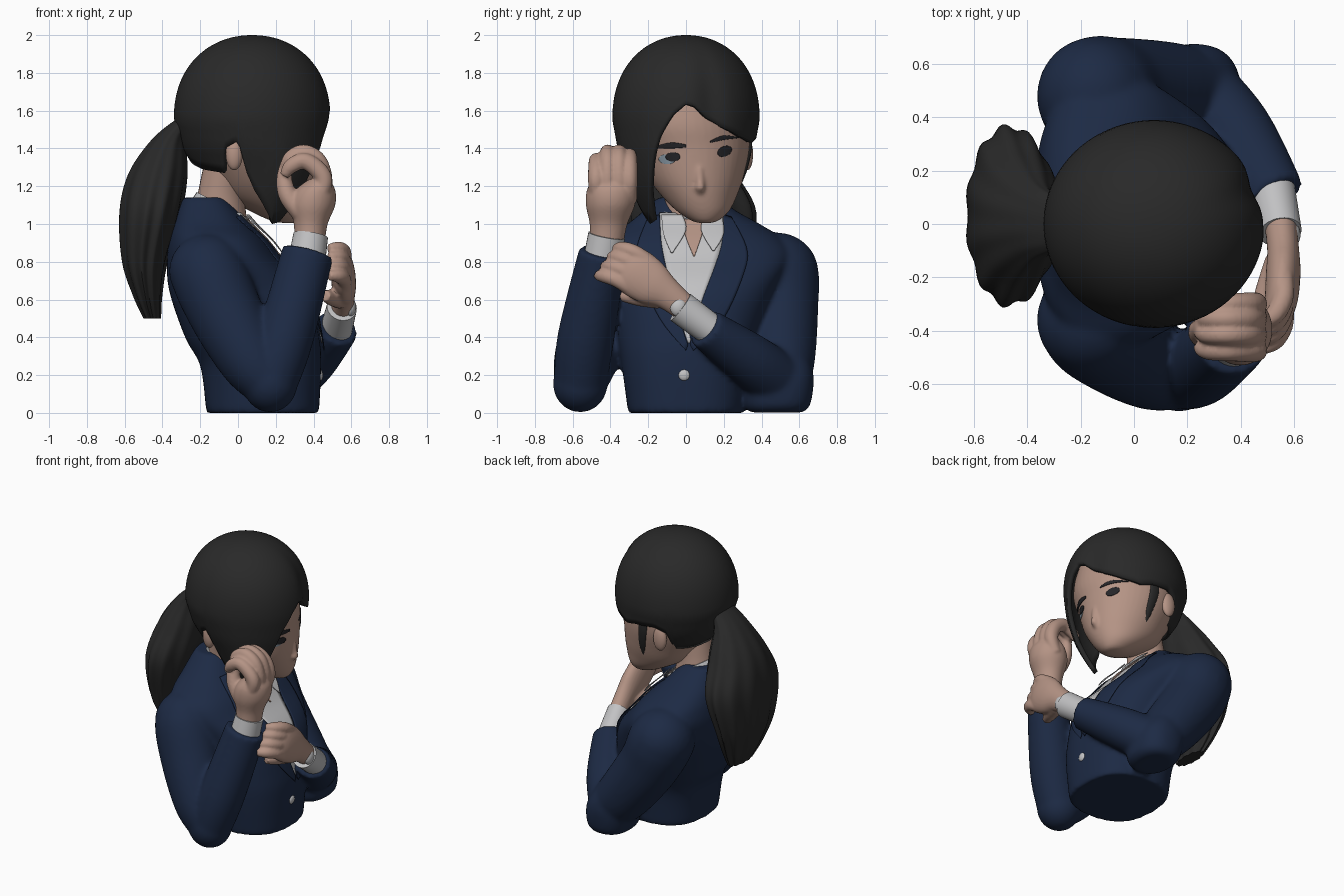
import bpy, bmesh, math
from mathutils import Vector
from mathutils.bvhtree import BVHTree

if "Cube" in bpy.data.objects:
    bpy.data.objects.remove(bpy.data.objects["Cube"])


def material(name, r, g, b):
    m = bpy.data.materials.new(name)
    m.diffuse_color = (r, g, b, 1)
    m.use_nodes = True
    m.node_tree.nodes["Principled BSDF"].inputs["Base Color"].default_value = m.diffuse_color
    return m


NAVY = material("navy cloth", .012, .023, .058)
HAIR = material("dark hair", .022, .022, .022)
SKIN = material("skin", .46, .295, .235)
WHITE = material("white shirt", .54, .54, .55)
DARK = material("eye dark", .018, .018, .021)
EYE = material("eye white", .25, .32, .38)


def select(obs):
    bpy.ops.object.select_all(action='DESELECT')
    for o in obs:
        o.select_set(True)
    bpy.context.view_layer.objects.active = obs[0]


def finish(name, bm, mat, thick=0):
    bmesh.ops.remove_doubles(bm, verts=bm.verts, dist=1e-5)
    bmesh.ops.recalc_face_normals(bm, faces=bm.faces)
    me = bpy.data.meshes.new(name)
    bm.to_mesh(me)
    bm.free()
    ob = bpy.data.objects.new(name, me)
    bpy.context.collection.objects.link(ob)
    me.materials.append(mat)
    if thick:
        mod = ob.modifiers.new("thickness", 'SOLIDIFY')
        mod.thickness, mod.offset = thick, -1
    select([ob])
    bpy.ops.object.shade_smooth_by_angle(angle=math.radians(50))
    return ob


def fuse(name, obs, mat, voxel, rounds):
    """Melt overlapping parts into one soft surface."""
    select(obs)
    bpy.ops.object.join()
    ob = bpy.context.object
    ob.name = name
    m = ob.modifiers.new("melt", 'REMESH')
    m.mode, m.voxel_size = 'VOXEL', voxel
    s = ob.modifiers.new("soften", 'SMOOTH')
    s.factor, s.iterations = .5, rounds
    for mod in ("melt", "soften"):
        bpy.ops.object.modifier_apply(modifier=mod)
    ob.data.materials.clear()
    ob.data.materials.append(mat)
    for p in ob.data.polygons:
        p.material_index = 0
    bpy.ops.object.shade_smooth_by_angle(angle=math.radians(50))


def spline(rows, sub):
    """Catmull-Rom through tuples of any length."""
    p = [rows[0]] + list(rows) + [rows[-1]]
    out = []
    for i in range(1, len(p) - 2):
        for k in range(sub):
            t = k / sub
            out.append([.5 * (2*b + (c-a)*t + (2*a-5*b+4*c-d)*t*t + (3*b-a-3*c+d)*t**3)
                        for a, b, c, d in zip(p[i-1], p[i], p[i+1], p[i+2])])
    return out + [list(rows[-1])]


def skin_rings(bm, rings, closed=True):
    n = len(rings[0])
    for r, s in zip(rings, rings[1:]):
        for i in range(n if closed else n - 1):
            j = (i + 1) % n
            bm.faces.new((r[i], r[j], s[j], s[i]))


def loft(name, rows, mat, ref=None, n=32, sub=6, power=2, ripple=0):
    """rows: x, y, z, radius a, radius b. Level rings, or rings across the path if ref is given."""
    bm = bmesh.new()
    pts = spline(rows, sub)
    rings = []
    for i, (x, y, z, a, b) in enumerate(pts):
        u, v = Vector((1, 0, 0)), Vector((0, 1, 0))
        if ref:
            t = (Vector(pts[min(i+1, len(pts)-1)][:3]) - Vector(pts[max(i-1, 0)][:3])).normalized()
            u = Vector(ref).cross(t).normalized()
            v = t.cross(u)
        ring = []
        for k in range(n):
            w = 2 * math.pi * k / n
            c, s = math.cos(w), math.sin(w)
            f = (abs(c)**power + abs(s)**power) ** (-1/power)
            f *= 1 + ripple * i / len(pts) * math.cos(11 * w)
            ring.append(bm.verts.new(Vector((x, y, z)) + u*c*f*max(a, .003) + v*s*f*max(b, .003)))
        rings.append(ring)
    skin_rings(bm, rings)
    bm.faces.new(rings[0])
    bm.faces.new(rings[-1])
    return finish(name, bm, mat)


def ball(name, loc, rad, mat):
    bm = bmesh.new()
    bmesh.ops.create_uvsphere(bm, u_segments=28, v_segments=18, radius=1)
    for v in bm.verts:
        v.co = Vector(loc) + Vector(a * b for a, b in zip(v.co, rad))
    return finish(name, bm, mat)


def tree_of(ob):
    bm = bmesh.new()
    bm.from_mesh(ob.data)
    return BVHTree.FromBMesh(bm)


def patch(name, left, right, mat, tree, off=.006, cols=10):
    """Thin plate between two (y, z) edges, laid on a surface seen along x."""
    bm = bmesh.new()
    rings, last = [], 0
    for (y0, z0), (y1, z1) in zip(spline(left, 5), spline(right, 5)):
        ring = []
        for k in range(cols + 1):
            t = k / cols
            y, z = y0 + (y1-y0)*t, z0 + (z1-z0)*t
            hit = tree.ray_cast(Vector((2, y, z)), Vector((-1, 0, 0)))[0]
            last = hit.x if hit else last
            ring.append(bm.verts.new((last + off, y, z)))
        rings.append(ring)
    skin_rings(bm, rings, False)
    return finish(name, bm, mat, .005)


def oval(name, y, z, a, b, tilt, mat, tree, off):
    edge = [[], []]
    for i in range(9):
        w = math.pi * i / 8
        for side, lst in ((-1, edge[0]), (1, edge[1])):
            p, q = side * a * math.sin(w), b * math.cos(w)
            lst.append((y + p, z + q + tilt * p))
    patch(name, edge[0], edge[1], mat, tree, off)


def lerp(table, x):
    for (a, p), (b, q) in zip(table, table[1:]):
        if a <= x <= b:
            return p + (q - p) * (x - a) / (b - a)
    return table[-1][1]


# jacket body: z, back x, front x, centre y, half width
BODY = [(0, -.165, .425, 0, .305), (.03, -.17, .43, 0, .31), (.25, -.2, .44, 0, .34),
        (.4, -.28, .43, .01, .375), (.65, -.365, .37, .04, .44), (.82, -.375, .22, .05, .51),
        (.92, -.365, .14, .04, .47), (1.0, -.345, .06, .04, .35), (1.07, -.32, .0, .02, .245),
        (1.14, -.29, -.06, .01, .16)]
torso = loft("jacket_body", [((b+f)/2, y, z, (f-b)/2, w) for z, b, f, y, w in BODY],
             NAVY, n=64, power=2.5)
jt = tree_of(torso)
# sleeves: right arm raised, left arm folded across the front
Y = (0, 1, 0)
sleeves = [
    loft("right_upper", [(-.18, -.32, .82, .13, .13), (-.16, -.37, .75, .2, .2), (-.06, -.45, .52, .195, .195),
         (.07, -.53, .28, .17, .17), (.17, -.56, .16, .14, .14)], NAVY, Y),
    ball("right_shoulder", (-.16, -.36, .75), (.205, .205, .2), NAVY),
    ball("right_elbow", (.17, -.56, .155), (.145, .145, .152), NAVY),
    loft("right_fore", [(.17, -.56, .15, .14, .14), (.25, -.53, .4, .15, .15),
         (.37, -.44, .85, .137, .127)], NAVY, Y),
    loft("left_upper", [(-.16, .42, .84, .14, .14), (-.15, .48, .75, .215, .215), (-.06, .5, .55, .205, .2),
         (.12, .5, .3, .185, .185), (.24, .5, .17, .16, .16)], NAVY, Y),
    ball("left_shoulder", (-.15, .48, .74), (.215, .222, .215), NAVY),
    loft("left_elbow", [(.24, .48, .002, .11, .14), (.24, .485, .05, .155, .175), (.22, .49, .2, .17, .185),
         (.16, .5, .36, .12, .13)], NAVY, power=2.4),
    loft("left_fore", [(.24, .5, .16, .15, .15), (.38, .34, .28, .145, .14), (.53, .1, .45, .117, .107)],
         NAVY, (0, 0, 1))]
fuse("jacket", [torso] + sleeves, NAVY, .015, 8)

# shirt front, lapels, collar and open throat
patch("shirt_front", [(-.14, 1.06), (-.13, .9), (-.1, .75), (-.05, .55), (.01, .37)],
      [(.2, 1.06), (.19, .9), (.15, .77), (.08, .58), (.02, .37)], WHITE, jt, .012)
patch("lapel_right", [(-.2, 1.04), (-.26, .88), (-.25, .75), (-.14, .5), (0, .33)],
      [(-.14, 1.05), (-.13, .9), (-.1, .75), (-.05, .55), (.01, .36)], NAVY, jt, .02)
patch("lapel_left", [(.2, 1.05), (.19, .9), (.15, .77), (.08, .58), (.02, .36)],
      [(.24, 1.04), (.32, .88), (.31, .75), (.2, .5), (.04, .33)], NAVY, jt, .02)
patch("throat", [(-.03, 1.03), (0, .93), (.04, .83)], [(.11, 1.03), (.08, .93), (.045, .83)],
      SKIN, jt, .02)
patch("collar_right", [(-.13, 1.05), (-.12, .95), (-.08, .85)],
      [(-.02, 1.05), (0, .97), (-.07, .85)], WHITE, jt, .045)
patch("collar_left", [(.1, 1.05), (.08, .97), (.14, .86)],
      [(.19, 1.05), (.2, .95), (.15, .86)], WHITE, jt, .045)
loft("collar_band", [(-.13, .02, 1.0, .17, .17), (-.08, .02, 1.1, .155, .155)], WHITE, Y)
loft("neck", [(-.06, .03, .88, .13, .13), (-.09, .02, 1.08, .13, .13),
              (-.08, .01, 1.2, .125, .13), (-.02, 0, 1.36, .15, .15)], SKIN)
ball("jacket_button", (.435, -.01, .2), (.015, .03, .03), WHITE)

# right hand, fingers curled to the thumb
loft("right_shirt_cuff", [(.36, -.45, .78, .1, .1), (.385, -.42, .94, .092, .098)], WHITE, Y)
hand = [loft("right_palm", [(.38, -.42, .9, .08, .09), (.385, -.41, 1.0, .09, .1),
        (.395, -.4, 1.1, .12, .13), (.41, -.395, 1.18, .105, .13), (.43, -.39, 1.24, .05, .1)], SKIN)]
for i, y in enumerate((-.475, -.415, -.355, -.3)):
    d = (.045, 0, 0, .02)[i]
    hand.append(loft("right_finger", [(.42, y, 1.12, .04, .04), (.455, y, 1.22, .046, .044),
         (.425, y, 1.33 - d, .047, .044), (.35, y, 1.378 - d, .044, .04),
         (.28, y, 1.35 - d, .04, .036), (.245, y + .01, 1.3 - d, .026, .026)], SKIN, Y, 14))
hand.append(loft("right_thumb", [(.33, -.43, 1.06, .05, .06), (.265, -.42, 1.15, .05, .05),
         (.245, -.4, 1.24, .042, .042), (.26, -.38, 1.34, .03, .03)], SKIN, Y, 16))
fuse("right_hand", hand, SKIN, .009, 4)

# left hand, laid on the right forearm
loft("left_shirt_cuff", [(.52, .13, .44, .085, .085), (.55, -.03, .56, .088, .08)], WHITE, (1, 0, 0))
ball("left_cuff_button", (.595, -.04, .56), (.03, .045, .05), WHITE)
hand = [loft("left_palm", [(.55, 0, .55, .07, .06), (.56, -.1, .63, .085, .06), (.56, -.19, .69, .12, .065),
        (.55, -.29, .76, .125, .06), (.52, -.36, .8, .07, .04)], SKIN, (1, 0, 0))]
for o in (-.09, -.03, .03, .085):
    y, z = .55 * o, .83 * o
    hand.append(loft("left_finger", [(.56, -.24 + y, .73 + z, .038, .038), (.56, -.32 + y, .78 + z, .04, .04),
         (.53, -.385 + y, .8 + z, .037, .037), (.48, -.42 + y, .8 + z, .024, .024)], SKIN, (0, 0, 1), 14))
hand.append(loft("left_thumb", [(.54, -.14, .6, .05, .05), (.5, -.25, .61, .045, .045),
         (.46, -.34, .62, .03, .03)], SKIN, (0, 0, 1), 14))
fuse("left_hand", hand, SKIN, .009, 4)

# head and face
head = loft("head", [(.27, .1, 1.005, .03, .03), (.25, .1, 1.02, .08, .075), (.21, .09, 1.07, .15, .14),
     (.155, .07, 1.15, .23, .2), (.125, .05, 1.25, .275, .255), (.085, .03, 1.4, .325, .31),
     (.07, 0, 1.55, .35, .335), (.07, 0, 1.75, .3, .29), (.07, 0, 1.9, .15, .15)], SKIN, n=48)
nose = loft("nose", [(.385, .075, 1.16, .01, .015), (.395, .075, 1.19, .03, .026), (.395, .075, 1.22, .025, .022),
     (.39, .07, 1.3, .018, .02), (.38, .07, 1.36, .01, .02)], SKIN)
fuse("face", [head, nose], SKIN, .011, 4)
ht = tree_of(bpy.context.object)
ball("right_ear", (-.02, -.3, 1.37), (.045, .035, .085), SKIN)
ball("left_ear", (-.02, .325, 1.37), (.05, .03, .085), SKIN)
oval("left_eye", .206, 1.385, .037, .028, .25, DARK, ht, .006)
oval("right_eye_white", -.1, 1.343, .045, .026, 0, EYE, ht, .004)
oval("right_eye", -.07, 1.355, .038, .024, 0, DARK, ht, .007)
patch("left_brow", [(.13, 1.44), (.2, 1.468), (.28, 1.46)], [(.13, 1.43), (.2, 1.445), (.28, 1.455)],
      DARK, ht, .006, 4)
patch("right_brow", [(-.17, 1.41), (-.08, 1.43), (.0, 1.42)], [(-.17, 1.4), (-.08, 1.4), (.0, 1.405)],
      DARK, ht, .006, 4)

# parted hair cap with one long front lock; lower edge height by direction
EDGE = [(-180, 1.33), (-150, 1.29), (-120, 1.27), (-113, 1.4), (-101, 1.44), (-96, 1.28), (-88, 1.18),
        (-75, 1.08), (-63, 1.0), (-52, 1.01), (-45, 1.07), (-36, 1.2), (-28, 1.36), (-22, 1.46),
        (-10, 1.58), (0, 1.635), (8, 1.62), (18, 1.56), (30, 1.51), (50, 1.46), (68, 1.43), (80, 1.45),
        (101, 1.46), (113, 1.42), (120, 1.28), (150, 1.29), (180, 1.33)]
FRONT = [(.9, .45), (1.0, .55), (1.1, .7), (1.2, .82), (1.3, .9), (1.4, .96), (1.55, 1)]
BACK = [(.9, .4), (1.2, .62), (1.3, .74), (1.4, .89), (1.55, 1)]
bm = bmesh.new()
rings = []
for i in range(31):
    ring = []
    for k in range(144):
        az = -180 + 2.5 * k
        w = math.radians(az)
        z = 2 - (2 - lerp(EDGE, az)) * (i / 30) ** 2
        if z > 1.55:
            s = max(0, 1 - ((z - 1.55) / .45) ** 2.25) ** .48
        else:
            m = min(1, max(0, .5 - 1.2 * math.cos(w)))
            s = lerp(FRONT, z) * (1 - m) + lerp(BACK, z) * m
        s *= 1 - .06 * math.exp(-((az - 20) / 11) ** 2) * min(1, (2 - z) * 3)
        ring.append(bm.verts.new((.075 + .415 * s * math.cos(w), .39 * s * math.sin(w), z)))
    rings.append(ring)
skin_rings(bm, rings)
finish("hair_cap", bm, HAIR, .03)
loft("left_sideburn", [(.1, .335, 1.5, .035, .012), (.11, .335, 1.4, .035, .014),
     (.13, .31, 1.28, .025, .012), (.14, .275, 1.18, .005, .005)], HAIR)

# ponytail
loft("ponytail", [(-.27, 0, 1.56, .05, .09), (-.365, .01, 1.45, .09, .14), (-.425, .02, 1.27, .155, .24),
     (-.465, .03, 1.06, .163, .335), (-.495, .03, .8, .118, .28), (-.48, .03, .62, .075, .2),
     (-.455, .03, .5, .045, .12)], HAIR, n=88, ripple=.07)
